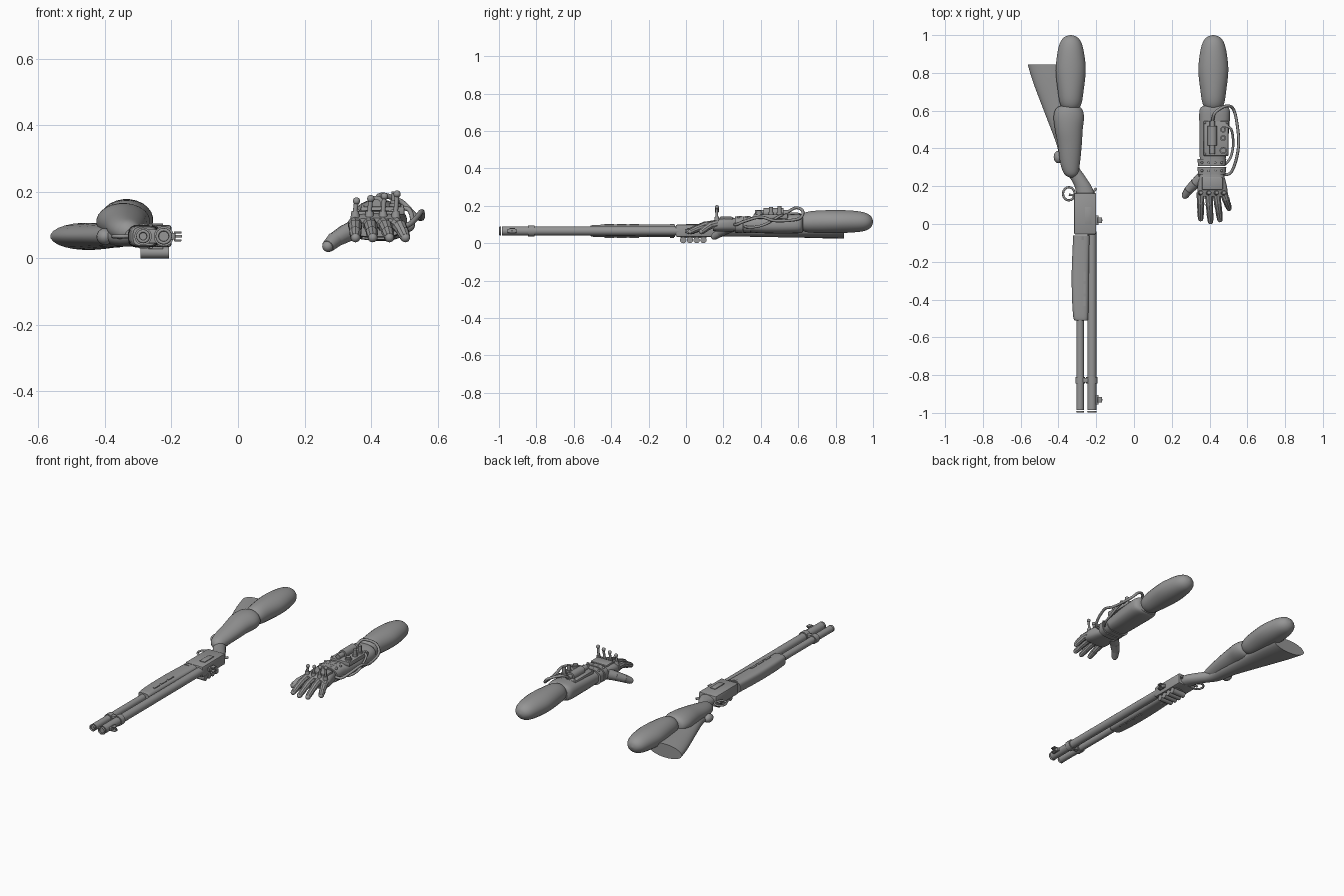
import bpy, bmesh, math
from mathutils import Vector

cube = bpy.data.objects.get("Cube")
if cube:
    bpy.data.objects.remove(cube, do_unlink=True)

grey = bpy.data.materials.new("plain grey")
grey.use_nodes = True
tone = (0.3, 0.3, 0.3, 1)
grey.diffuse_color = tone
grey.node_tree.nodes["Principled BSDF"].inputs["Base Color"].default_value = tone


def finish(name, bm, angle=35):
    bmesh.ops.recalc_face_normals(bm, faces=bm.faces)
    mesh = bpy.data.meshes.new(name)
    bm.to_mesh(mesh)
    bm.free()
    mesh.materials.append(grey)
    ob = bpy.data.objects.new(name, mesh)
    bpy.context.collection.objects.link(ob)
    bpy.ops.object.select_all(action='DESELECT')
    bpy.context.view_layer.objects.active = ob
    ob.select_set(True)
    bpy.ops.object.shade_smooth_by_angle(angle=math.radians(angle))
    return ob


def spline(rows, steps):
    """Catmull-Rom interpolation of rows of numbers."""
    rows = [Vector(r) for r in rows]
    out = []
    for i in range(len(rows) - 1):
        a, b, c, d = rows[max(i - 1, 0)], rows[i], rows[i + 1], rows[min(i + 2, len(rows) - 1)]
        for k in range(steps):
            t = k / steps
            out.append(b + (c - a) * (t / 2) + (a * 2 - b * 5 + c * 4 - d) * (t * t / 2)
                       + (b * 3 - a - c * 3 + d) * (t ** 3 / 2))
    return out + [rows[-1]]


def loft(name, rows, steps=4, sides=24, square=1.0):
    """Skin sections (y, x, z, half width, half height) set across the y axis."""
    bm = bmesh.new()
    rings = []
    bend = lambda v: math.copysign(abs(v) ** square, v)
    for y, x, z, w, h in spline(rows, steps):
        ring = []
        for i in range(sides):
            a = math.tau * (i + 0.5) / sides
            ring.append(bm.verts.new((x + w * bend(math.cos(a)), y, z + h * bend(math.sin(a)))))
        rings.append(ring)
    for r, s in zip(rings, rings[1:]):
        for i in range(sides):
            j = (i + 1) % sides
            bm.faces.new((r[i], r[j], s[j], s[i]))
    bm.faces.new(rings[0])
    bm.faces.new(rings[-1])
    return finish(name, bm)


def rod(name, a, b, r1, r2=None, sides=20):
    a, b = Vector(a), Vector(b)
    bm = bmesh.new()
    bmesh.ops.create_cone(bm, cap_ends=True, segments=sides, radius1=r1,
                          radius2=r1 if r2 is None else r2, depth=(b - a).length)
    turn = (b - a).to_track_quat('Z', 'Y').to_matrix().to_4x4()
    turn.translation = (a + b) / 2
    bm.transform(turn)
    return finish(name, bm)


def box(name, low, high, bevel=0.004):
    bm = bmesh.new()
    bmesh.ops.create_cube(bm, size=1)
    for v in bm.verts:
        v.co = [low[i] if v.co[i] < 0 else high[i] for i in range(3)]
    if bevel:
        bmesh.ops.bevel(bm, geom=bm.edges[:], offset=bevel, segments=2, profile=0.5, affect='EDGES')
    return finish(name, bm)


def ball(name, centre, radius, stretch=(1, 1, 1)):
    bm = bmesh.new()
    bmesh.ops.create_uvsphere(bm, u_segments=16, v_segments=10, radius=radius)
    for v in bm.verts:
        v.co = Vector(centre) + Vector([c * s for c, s in zip(v.co, stretch)])
    return finish(name, bm)


def hose(name, points, radius, closed=False):
    curve = bpy.data.curves.new(name, 'CURVE')
    curve.dimensions = '3D'
    curve.bevel_depth = radius
    curve.bevel_resolution = 2
    line = curve.splines.new('POLY')
    path = [Vector(p) for p in points] if closed else spline(points, 6)
    line.points.add(len(path) - 1)
    for p, co in zip(line.points, path):
        p.co = (*co, 1)
    line.use_cyclic_u = closed
    line.use_smooth = True
    curve.use_fill_caps = True
    curve.materials.append(grey)
    ob = bpy.data.objects.new(name, curve)
    bpy.context.collection.objects.link(ob)


# Both upper arms
for side, x in (("right", -0.335), ("left", 0.42)):
    loft(side + "_upper_arm", [
        (1, x, .115, .004, .004), (.99, x, .115, .033, .028), (.96, x, .115, .057, .048),
        (.9, x, .116, .072, .058), (.81, x, .116, .08, .062), (.7, x, .115, .068, .06),
        (.64, x, .113, .058, .053), (.61, x, .112, .04, .036), (.6, x, .112, .01, .01)])

# Right forearm resting on the stock
loft("right_forearm", [
    (.63, -.345, .11, .02, .02), (.615, -.345, .11, .065, .048), (.57, -.345, .11, .081, .056),
    (.5, -.345, .108, .074, .054), (.42, -.34, .1, .064, .048), (.32, -.338, .088, .052, .04),
    (.265, -.333, .082, .036, .03), (.245, -.33, .08, .01, .01)])

# Barrel, magazine tube and muzzle band, with hollow ends
mid = .066
for name, x, r, back in (("barrel", -.223, .024, -.04), ("magazine_tube", -.285, .02, -.45)):
    rod(name, (x, -.985, mid), (x, back, mid), r)
    hose(name + "_rim", [(x + (r - .004) * math.cos(i * .3927), -.994,
                          mid + (r - .004) * math.sin(i * .3927)) for i in range(16)], .005, True)
    rod(name + "_clamp", (x, -.845, mid), (x, -.81, mid), r + .006)
box("clamp_bridge", (-.285, -.84, .045), (-.223, -.815, .087))

# Pump grip with raised slots
loft("pump_grip", [(-.51, -.28, mid, .035, .028), (-.49, -.282, mid, .04, .032),
                   (-.4, -.284, mid, .044, .034), (-.25, -.284, mid, .046, .034),
                   (-.06, -.278, mid, .044, .034)], square=.55)
for i in range(3):
    for face in (-1, 1):
        z = mid + face * .034
        box("grip_slot", (-.27, -.435 + i * .067, z - .003), (-.257, -.385 + i * .067, z + .003), 0)
rod("pump_collar", (-.284, -.085, mid), (-.284, -.065, mid), .038)

# Receiver, stock and trigger guard
box("receiver", (-.318, -.055, .034), (-.2, .165, .1), .008)
box("ejection_port", (-.26, .0, .098), (-.225, .09, .104), .001)
loft("stock", [
    (.15, -.255, mid, .05, .03), (.2, -.27, mid, .045, .03), (.25, -.3, mid, .043, .03),
    (.32, -.345, mid, .045, .031), (.42, -.36, mid, .05, .033), (.6, -.4, mid, .078, .036),
    (.75, -.432, mid, .103, .04), (.845, -.452, mid, .112, .041)])
ball("grip_knob", (-.4, .355, .065), .028, (.9, 1.2, .9))
hose("trigger_guard", [(-.345 + .031 * math.cos(i * .3927), .16 + .035 * math.sin(i * .3927), mid)
                       for i in range(16)], .006, True)
rod("trigger", (-.3, .15, mid), (-.345, .155, mid), .006)
rod("safety_lever", (-.225, .155, mid), (-.2, .19, mid), .007)

# Shells held under the receiver
box("shell_holder", (-.27, -.03, .028), (-.225, .11, .038), .002)
for i in range(4):
    y = -.015 + i * .036
    rod("shell", (-.293, y, .017), (-.222, y, .017), .017, sides=16)
    rod("shell_base", (-.222, y, .017), (-.207, y, .017), .017, sides=16)

# Sights along the top of the gun
for y in (-.93, .02):
    box("sight_base", (-.205, y - .025, mid - .01), (-.188, y + .025, mid + .01), .002)
    for face in (-1, 1):
        box("sight_ear", (-.192, y - .015, mid + face * .012 - .003),
            (-.17, y + .015, mid + face * .012 + .003), .001)
    rod("sight_post", (-.195, y, mid), (-.168, y, mid), .004)

# Left gauntlet sleeve, wrist bands and hand
loft("left_sleeve", [(.625, .425, .105, .06, .045), (.6, .427, .105, .081, .052),
                     (.5, .425, .102, .079, .05), (.4, .42, .1, .073, .046),
                     (.33, .416, .1, .068, .04)], square=.75)
for y in (.282, .325):
    loft("wrist_band", [(y - .019, .412, .1, .073, .044), (y + .019, .412, .1, .077, .046)],
         steps=1, square=.7)
    for i in range(4):
        ball("band_rivet", (.36 + i * .035, y, .14), .007)
loft("left_palm", [(.27, .412, .1, .06, .036), (.23, .413, .1, .072, .037),
                   (.18, .415, .098, .08, .036), (.145, .415, .093, .076, .028)], square=.65)
box("hand_plate", (.36, .18, .125), (.47, .25, .142), .006)

# Jointed armoured fingers with knuckle studs
fingers = (("index", .352, .353, .02), ("middle", .395, .405, .005),
           ("ring", .436, .455, .015), ("little", .474, .503, .075))
for n, (finger, x, tip, end) in enumerate(fingers):
    base = Vector((x, .165, .103))
    last = Vector((tip, end + .008, .062))
    joints = [base, base.lerp(last, .4) + Vector((0, 0, .01)),
              base.lerp(last, .73) + Vector((0, 0, .006)), last]
    for k in range(3):
        r = .023 - k * .002
        rod(finger + "_finger_plate", joints[k], joints[k + 1], r, r - .004, 10)
        ball(finger + "_finger_joint", joints[k + 1], r - .005)
    top = .172 + n * .007
    rod("knuckle_mount", (x, .165, .115), (x, .165, .142), .015, .011, 12)
    rod("knuckle_spike", (x, .165, .14), (x + .004, .165, top), .007, sides=12)
    ball("knuckle_cap", (x + .004, .165, top), .011)
thumb = [Vector(p) for p in ((.36, .245, .09), (.325, .215, .075), (.29, .18, .055), (.27, .15, .036))]
for k in range(3):
    rod("thumb_plate", thumb[k], thumb[k + 1], .032 - k * .004, .027 - k * .004, 12)
    ball("thumb_joint", thumb[k + 1], .025 - k * .004)

# Forearm device: plate, canister, knobs and hoses
box("device_plate", (.368, .36, .13), (.5, .545, .155), .005)
rod("canister", (.415, .415, .163), (.415, .52, .163), .025)
rod("canister_neck", (.415, .37, .163), (.415, .42, .163), .015)
rod("canister_cap", (.415, .52, .163), (.415, .545, .163), .014)
for y, r, top in ((.5, .011, .2), (.455, .011, .195), (.39, .014, .175)):
    rod("device_knob", (.472, y, .15), (.472, y, top), r, sides=14)
    rod("knob_collar", (.472, y, .15), (.472, y, .165), r + .005, sides=14)
for x in (.375, .493):
    for y in (.37, .535):
        ball("plate_screw", (x, y, .155), .006)
hose("outer_hose", [(.415, .54, .165), (.43, .59, .19), (.49, .625, .17), (.53, .6, .13),
                    (.552, .48, .12), (.552, .4, .14), (.535, .32, .12), (.51, .27, .1), (.475, .26, .1)], .008)
hose("inner_hose", [(.48, .52, .15), (.515, .5, .145), (.525, .42, .1), (.51, .35, .085), (.475, .31, .09)], .007)
